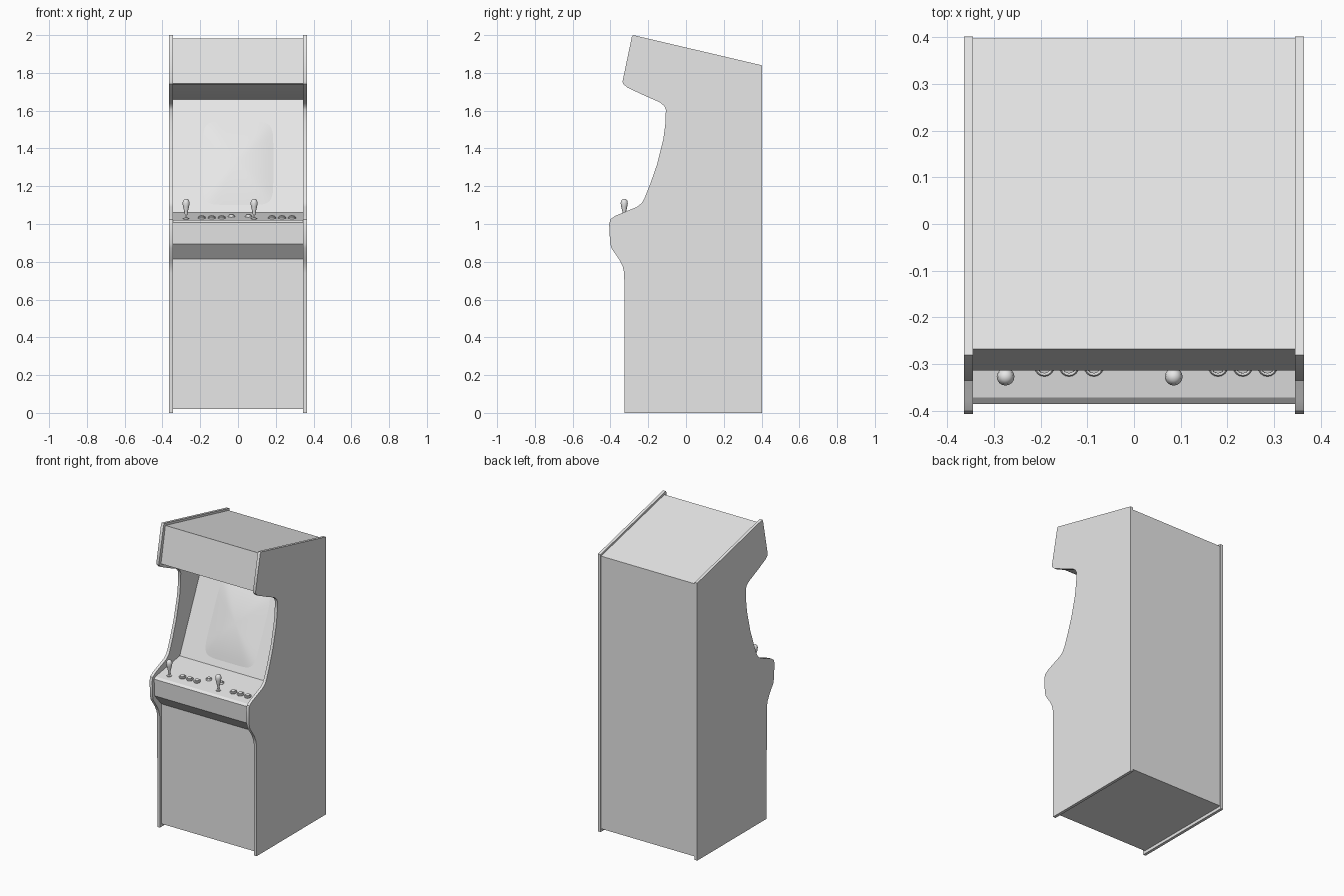
import bpy, bmesh, math
from mathutils import Matrix

if "Cube" in bpy.data.objects:
    bpy.data.objects.remove(bpy.data.objects["Cube"])

grey = bpy.data.materials.new("light_grey")
grey.diffuse_color = (0.8, 0.8, 0.8, 1)
grey.use_nodes = True
grey.node_tree.nodes["Principled BSDF"].inputs["Base Color"].default_value = grey.diffuse_color


def finish(bm, name, angle=30):
    bmesh.ops.recalc_face_normals(bm, faces=bm.faces)
    me = bpy.data.meshes.new(name)
    bm.to_mesh(me)
    bm.free()
    me.materials.append(grey)
    ob = bpy.data.objects.new(name, me)
    bpy.context.collection.objects.link(ob)
    bpy.ops.object.select_all(action='DESELECT')
    ob.select_set(True)
    bpy.context.view_layer.objects.active = ob
    bpy.ops.object.shade_smooth_by_angle(angle=math.radians(angle))
    return ob


def extrude_profile(name, pts, x0, x1):
    """Extrude a (y, z) outline along x."""
    bm = bmesh.new()
    face = bm.faces.new([bm.verts.new((x0, y, z)) for y, z in pts])
    out = bmesh.ops.extrude_face_region(bm, geom=[face])
    verts = [v for v in out["geom"] if isinstance(v, bmesh.types.BMVert)]
    bmesh.ops.translate(bm, verts=verts, vec=(x1 - x0, 0, 0))
    return finish(bm, name)


def lathe(name, prof, loc, tilt=0, seg=16):
    """Revolve a (radius, height) profile about z; ends close on the axis."""
    bm = bmesh.new()
    vs = [bm.verts.new((r, 0, h)) for r, h in prof]
    es = [bm.edges.new(p) for p in zip(vs, vs[1:])]
    bmesh.ops.spin(bm, geom=vs + es, cent=(0, 0, 0), axis=(0, 0, 1),
                   angle=math.tau, steps=seg)
    bmesh.ops.remove_doubles(bm, verts=bm.verts, dist=1e-5)
    bm.transform(Matrix.Translation(loc) @ Matrix.Rotation(tilt, 4, 'X'))
    return finish(bm, name, 40)


# Curved side panels
side = [(-0.325, 0), (0.402, 0), (0.402, 1.84), (-0.28, 2.0), (-0.287, 1.99),
        (-0.336, 1.755), (-0.333, 1.742), (-0.31, 1.722), (-0.22, 1.68),
        (-0.14, 1.645), (-0.115, 1.625), (-0.107, 1.605), (-0.108, 1.54),
        (-0.12, 1.45), (-0.153, 1.316), (-0.19, 1.21), (-0.22, 1.135),
        (-0.235, 1.11), (-0.26, 1.09), (-0.375, 1.043), (-0.4, 1.025),
        (-0.407, 1.0), (-0.402, 0.9), (-0.395, 0.872), (-0.352, 0.81),
        (-0.335, 0.775), (-0.327, 0.74)]
for s, label in ((-1, "left"), (1, "right")):
    extrude_profile(label + "_side_panel", side, s * 0.345, s * 0.364)


# Cabinet body between the sides, with a deep leaning screen bezel
def bezel_y(z):
    return (z - 1.32) * 0.452


body = [(-0.31, 0.02), (0.397, 0.02), (0.397, 1.828), (-0.268, 1.982),
        (-0.314, 1.745), (-0.30, 1.737), (bezel_y(1.66), 1.66),
        (bezel_y(1.06), 1.06), (-0.372, 1.02), (-0.386, 1.008),
        (-0.38, 0.895), (-0.31, 0.815)]
extrude_profile("cabinet_body", body, -0.346, 0.346)

# Bulging screen with rounded corners
bm = bmesh.new()
lean = math.atan(0.452)
rings, seg = 6, 48
centre = bm.verts.new((0, -0.03, 0))
prev = None
for i in range(1, rings + 1):
    r = i / rings
    row = []
    for k in range(seg):
        a = math.tau * (k + 0.5) / seg
        c, s = math.cos(a), math.sin(a)
        u = math.copysign(abs(c) ** 0.3, c)
        w = math.copysign(abs(s) ** 0.3, s)
        row.append(bm.verts.new((0.187 * r * u, -0.004 - 0.026 * (1 - r * r),
                                 0.242 * r * w)))
    for k in range(seg):
        j = (k + 1) % seg
        if prev:
            bm.faces.new((prev[k], row[k], row[j], prev[j]))
        else:
            bm.faces.new((centre, row[k], row[j]))
    prev = row
bm.transform(Matrix.Translation((0, 0, 1.32)) @ Matrix.Rotation(-lean, 4, 'X'))
screen = finish(bm, "screen")


# Control panel buttons and joysticks
slope = 0.04 / (bezel_y(1.06) + 0.372)


def panel_z(y):
    return 1.02 + (y + 0.372) * slope


button = [(0.021, -0.004), (0.021, 0.006), (0.018, 0.009), (0.014, 0.008),
          (0.013, 0.014), (0, 0.016)]
small = [(r * 0.85, h) for r, h in button]
tilt = math.atan(slope)
for i, x in enumerate((-0.192, -0.139, -0.086, 0.18, 0.233, 0.286)):
    lathe(f"button_{i + 1}", button, (x, -0.305, panel_z(-0.305)), tilt)
for i, x in enumerate((-0.035, 0.055)):
    lathe(f"start_button_{i + 1}", small, (x, -0.255, panel_z(-0.255)), tilt)

stick = [(0.016, -0.004), (0.016, 0.004), (0.006, 0.007), (0.006, 0.02),
         (0.009, 0.035), (0.016, 0.065), (0.019, 0.083), (0.016, 0.097),
         (0.009, 0.104), (0, 0.106)]
for i, x in enumerate((-0.275, 0.085)):
    lathe(f"joystick_{i + 1}", stick, (x, -0.327, panel_z(-0.327)))
